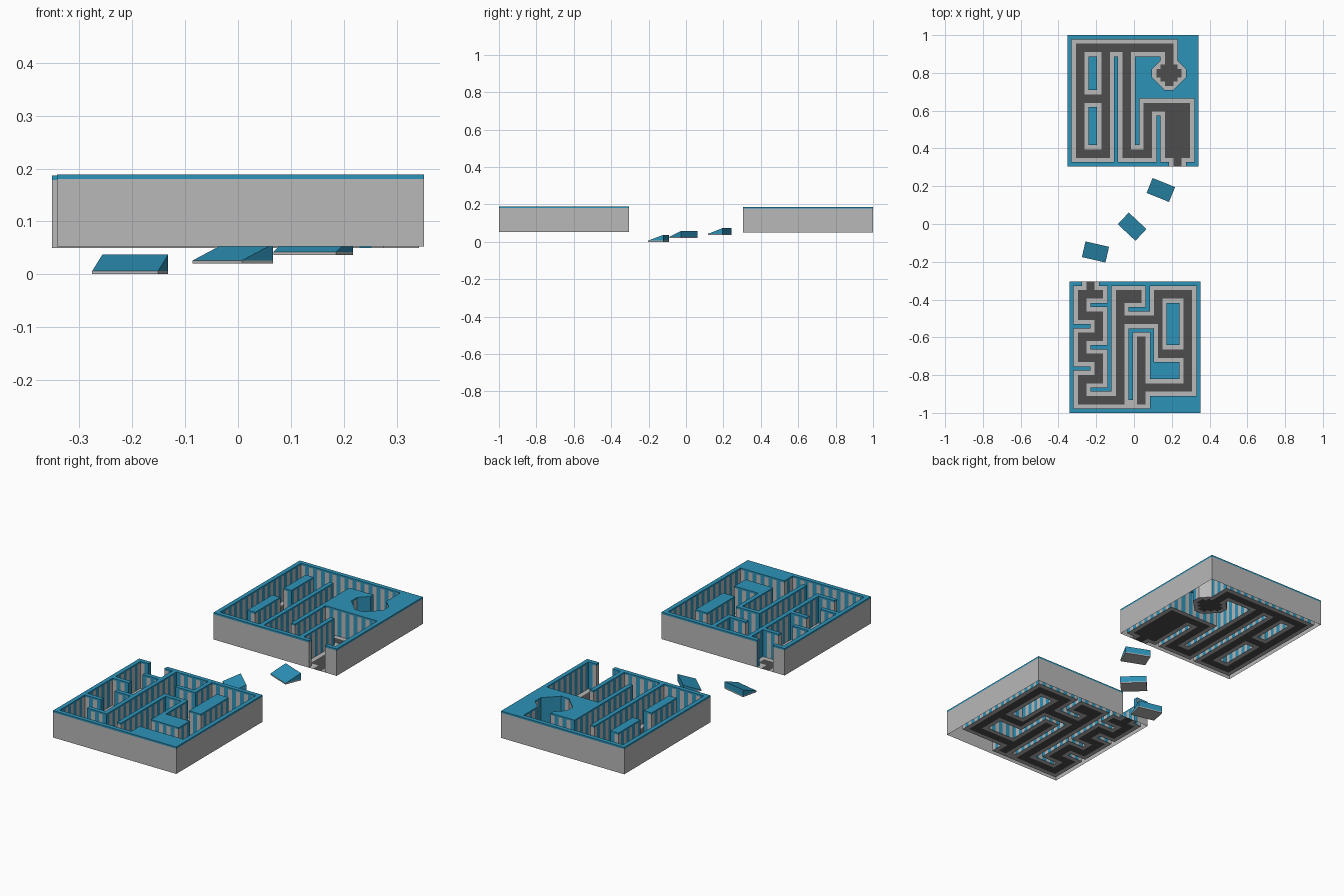
import bpy
import bmesh
from math import radians

if "Cube" in bpy.data.objects:
    bpy.data.objects.remove(bpy.data.objects["Cube"])

CELLS = 31
CELL = 0.0224
SIZE = CELLS * CELL
HEIGHT = 0.137
CAP = 0.009


def material(name, colour):
    mat = bpy.data.materials.new(name)
    mat.use_nodes = True
    mat.diffuse_color = (*colour, 1)
    mat.node_tree.nodes["Principled BSDF"].inputs["Base Color"].default_value = (*colour, 1)
    return mat


BLUE = material("blue", (0.026, 0.29, 0.48))
GREY = material("light grey", (0.48, 0.48, 0.48))
DARK = material("dark grey", (0.075, 0.075, 0.075))


def build(name, faces, mats, location):
    """Make an object from (points, material index) pairs, sharing vertices."""
    bm = bmesh.new()
    verts = {}
    for points, index in faces:
        for p in points:
            if p not in verts:
                verts[p] = bm.verts.new(p)
        bm.faces.new([verts[p] for p in points]).material_index = index
    mesh = bpy.data.meshes.new(name)
    bm.to_mesh(mesh)
    bm.free()
    for mat in mats:
        mesh.materials.append(mat)
    obj = bpy.data.objects.new(name, mesh)
    obj.location = location
    bpy.context.collection.objects.link(obj)
    return obj


def cells(rects):
    return {(c, r) for c0, r0, c1, r1 in rects
            for c in range(c0, c1) for r in range(r0, r1)}


def maze(name, path, corners, location):
    """path: open cells. corners: cells cut diagonally, with the open side's direction."""
    def is_wall(c, r):
        inside = 0 <= c < CELLS and 0 <= r < CELLS
        return inside and (c, r) not in path and (c, r) not in corners

    # Sort every cell into wall, kerb or road
    tiles = []
    for c in range(CELLS):
        for r in range(CELLS):
            quad = [(c, r), (c, r + 1), (c + 1, r + 1), (c + 1, r)]
            if (c, r) in corners:
                sx, sy = corners[c, r]
                near = (c + (sx > 0), r + (sy > 0))
                k = quad.index(near)
                q = quad[k:] + quad[:k]
                tiles.append(([q[3], q[0], q[1]], "kerb"))
                tiles.append(([q[1], q[2], q[3]], "wall"))
            elif is_wall(c, r):
                tiles.append((quad, "wall"))
            else:
                edge = any(is_wall(c + i, r + j) for i in (-1, 0, 1) for j in (-1, 0, 1))
                tiles.append((quad, "kerb" if edge else "road"))

    def place(p, z):
        return (p[0] * CELL - SIZE / 2, SIZE / 2 - p[1] * CELL, z)

    # Floor with kerbs, and the caps over the walls
    floor, caps, sides = [], [], {}
    for poly, kind in tiles:
        if kind == "wall":
            caps.append(([place(p, HEIGHT - CAP / 2) for p in poly], 0))
        else:
            floor.append(([place(p, 0) for p in poly], int(kind == "road")))
        for a, b in zip(poly, poly[1:] + poly[:1]):
            sides.setdefault(frozenset((a, b)), []).append((a, b, kind == "wall"))

    # Upright faces: striped inside, plain grey around the outside
    inner, outer = [], []
    for uses in sides.values():
        a, b, wall = next((u for u in uses if u[2]), uses[0])
        top = HEIGHT - CAP
        face = [place(a, 0), place(b, 0), place(b, top), place(a, top)]
        if len(uses) == 1 and wall:
            outer.append((face, 0))
        elif len(uses) == 2 and uses[0][2] != uses[1][2]:
            inner.append((face, (min(a[0], b[0]) + min(a[1], b[1])) % 2))

    build(name + "_floor", floor, [GREY, DARK], location)
    build(name + "_striped_walls", inner, [GREY, BLUE], location)
    build(name + "_outer_wall", outer, [GREY], location)
    cap = build(name + "_wall_caps", caps, [BLUE], location)
    solid = cap.modifiers.new("thickness", "SOLIDIFY")
    solid.thickness = CAP
    solid.offset = 0


# Back maze: corridors as column and row ranges, counted from the back left
back = cells([
    (1, 1, 26, 5), (1, 1, 5, 30), (7, 1, 11, 30), (1, 13, 11, 17), (1, 26, 11, 30),
    (12, 1, 16, 30), (12, 26, 21, 30), (17, 15, 21, 30), (17, 15, 30, 19),
    (22, 15, 30, 30), (24, 30, 28, 31), (22, 1, 26, 9)])

# Eight-sided chamber at the end of the corridor
chamber = {}
for c in range(20, 28):
    for r in range(5, 13):
        dx, dy = c + 0.5 - 24, r + 0.5 - 9
        reach = abs(dx) + abs(dy)
        if reach < 4.5:
            back.add((c, r))
        elif reach < 5.5 and (c, r) not in back:
            chamber[c, r] = (-dx, -dy)

# Front maze: corridors, then the staggered baffles of the left room
front = cells([
    (3, 0, 7, 1), (1, 1, 9, 30), (1, 26, 14, 30), (10, 1, 14, 30), (10, 1, 18, 6),
    (10, 7, 23, 11), (19, 1, 23, 11), (19, 1, 30, 5), (26, 1, 30, 27),
    (20, 11, 23, 19), (20, 15, 30, 19), (15, 23, 30, 27), (15, 12, 19, 30),
    (14, 28, 15, 30)])
for k in range(5):
    start = 1 if k % 2 else 5
    front -= cells([(start, 5 + 5 * k, start + 4, 6 + 5 * k)])

shift = 1 - SIZE / 2
maze("back_maze", back, chamber, (-0.005, shift, 0.05))
maze("front_maze", front, {}, (0.005, -shift, 0.052))


def ramp(name, location, angle):
    """Thin grey base with a blue wedge rising towards the back."""
    x, y, base, top = 0.064, 0.0425, 0.006, 0.037
    low = [(-x, -y, 0), (x, -y, 0), (x, y, 0), (-x, y, 0)]
    mid = [(px, py, base) for px, py, _ in low]
    high = [(x, y, top), (-x, y, top)]
    faces = [(low[::-1], 0)]
    for i in range(4):
        j = (i + 1) % 4
        faces.append(([low[i], low[j], mid[j], mid[i]], 0))
    faces += [([mid[0], mid[1], high[0], high[1]], 1),
              ([mid[1], mid[2], high[0]], 1),
              ([mid[3], mid[0], high[1]], 1),
              ([mid[2], mid[3], high[1], high[0]], 1)]
    obj = build(name, faces, [GREY, BLUE], location)
    obj.rotation_euler.z = radians(angle)


# Stepping ramps between the mazes
ramp("front_ramp", (-0.204, -0.148, 0), -13)
ramp("middle_ramp", (-0.01, -0.014, 0.02), -43)
ramp("back_ramp", (0.142, 0.18, 0.036), -22)
